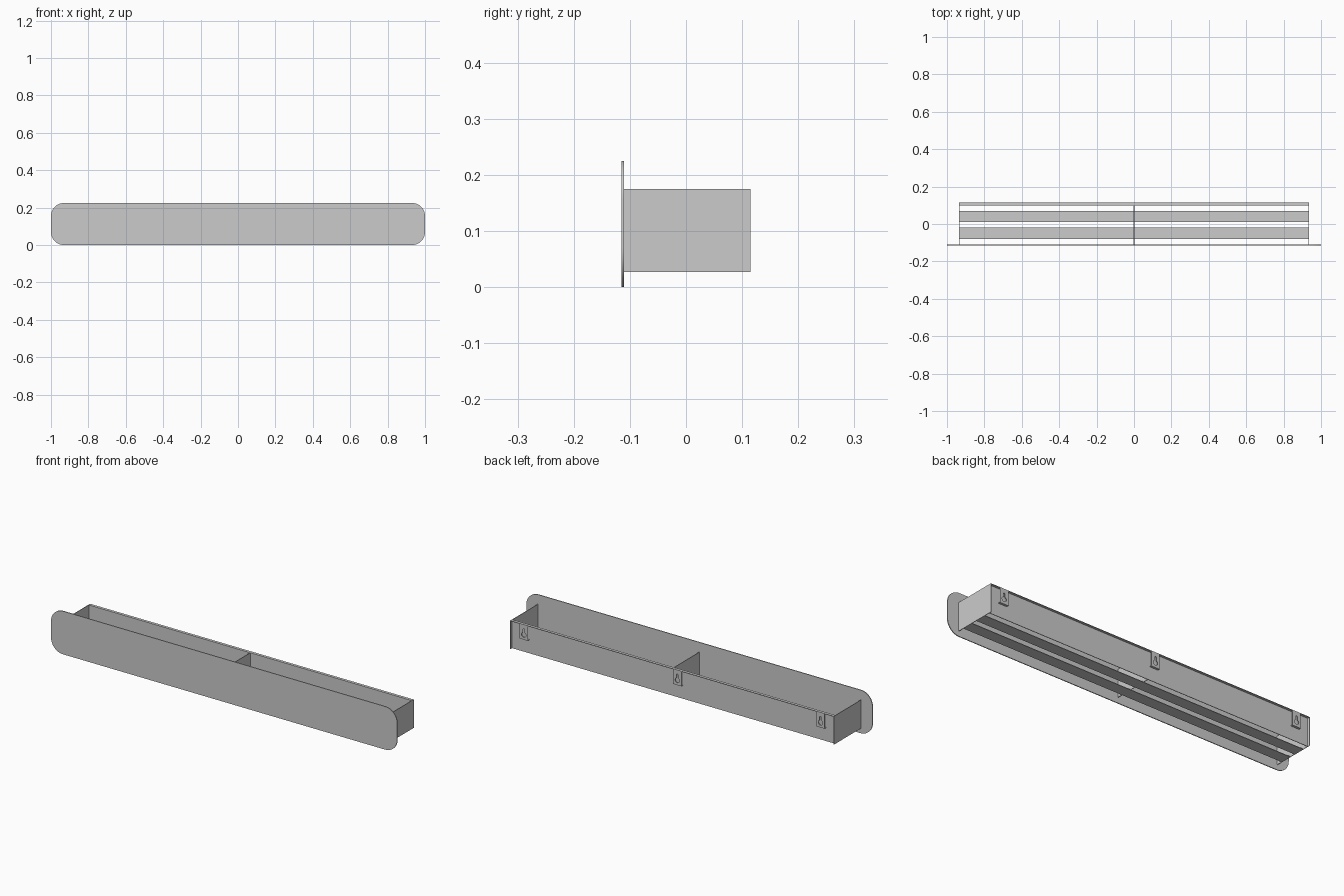
import bpy, math
from math import pi, sin, cos

if "Cube" in bpy.data.objects:
    bpy.data.objects.remove(bpy.data.objects["Cube"])

T = 0.003                      # sheet thickness
X, ZB, ZT = 0.935, 0.027, 0.175  # box half length, bottom, top
Y_FRONT, Y_SHEET, Y_BACK = -0.1105, 0.1, 0.115


def box(name, x0, x1, y0, y1, z0, z1):
    bpy.ops.mesh.primitive_cube_add(size=1, location=((x0+x1)/2, (y0+y1)/2, (z0+z1)/2))
    ob = bpy.context.object
    ob.name = name
    ob.scale = (x1-x0, y1-y0, z1-z0)
    bpy.ops.object.transform_apply(location=False, rotation=False, scale=True)
    return ob


def arc(cx, cz, r, a0, a1, n):
    return [(cx + r*cos(a0+(a1-a0)*i/n), cz + r*sin(a0+(a1-a0)*i/n)) for i in range(n+1)]


def plate(name, loops, thick, location):
    """Upright plate in the XZ plane; loops inside the first one become holes."""
    cu = bpy.data.curves.new(name, 'CURVE')
    cu.dimensions, cu.fill_mode, cu.extrude = '2D', 'BOTH', thick/2
    for loop in loops:
        sp = cu.splines.new('POLY')
        sp.points.add(len(loop)-1)
        for p, (x, z) in zip(sp.points, loop):
            p.co = (x, z, 0, 1)
        sp.use_cyclic_u = True
    ob = bpy.data.objects.new(name, cu)
    bpy.context.collection.objects.link(ob)
    ob.rotation_euler = (pi/2, 0, 0)
    ob.location = location
    bpy.ops.object.select_all(action='DESELECT')
    ob.select_set(True)
    bpy.context.view_layer.objects.active = ob
    bpy.ops.object.convert(target='MESH')
    ob = bpy.context.object
    ob.name = name
    bpy.ops.object.shade_smooth_by_angle(angle=math.radians(30))
    return ob


# Front panel with rounded corners
H, R = 0.225, 0.07
outline = []
for i, (cx, cz) in enumerate([(1-R, H-R), (-1+R, H-R), (-1+R, R), (1-R, R)]):
    outline += arc(cx, cz, R, i*pi/2, (i+1)*pi/2, 12)
plate("front_panel", [outline], 0.0045, (0, -0.1127, 0))

# End plates and centre divider
for side, name in ((-1, "left_end"), (1, "right_end")):
    a, b = sorted((side*X, side*(X-T)))
    box(name, a, b, Y_FRONT, Y_BACK, ZB, ZT)
box("centre_divider", -T/2, T/2, Y_FRONT, Y_SHEET, ZB+T, ZT)

# Back sheet and its folded top flange
xi = X - T
box("back_sheet", -xi, xi, Y_SHEET, Y_SHEET+T, ZB, ZT)
box("top_flange", -xi, xi, Y_SHEET+T, Y_BACK, ZT-T, ZT)

# Floor slats
for i, y in enumerate((-0.08, 0.01)):
    box(f"floor_slat_{i+1}", -xi, xi, y, y+0.06, ZB, ZB+T)

# Hanging tabs with keyholes, folded back to the sheet at the bottom
W, Z0 = 0.024, 0.096
r_big, r_small, zc, zs = 0.0125, 0.005, 0.121, 0.148
hole = arc(0, zc, r_big, pi - 1.16, 2*pi + 1.16, 18) + arc(0, zs, r_small, 0, pi, 8)
rect = [(-W, Z0), (W, Z0), (W, ZT-T), (-W, ZT-T)]
for i, x in enumerate((-0.857, -0.03, 0.857)):
    plate(f"hanging_tab_{i+1}", [rect, hole], T, (x, Y_BACK-T/2, 0))
    box(f"tab_return_{i+1}", x-W, x+W, Y_SHEET+T, Y_BACK-T, Z0, Z0+T)
